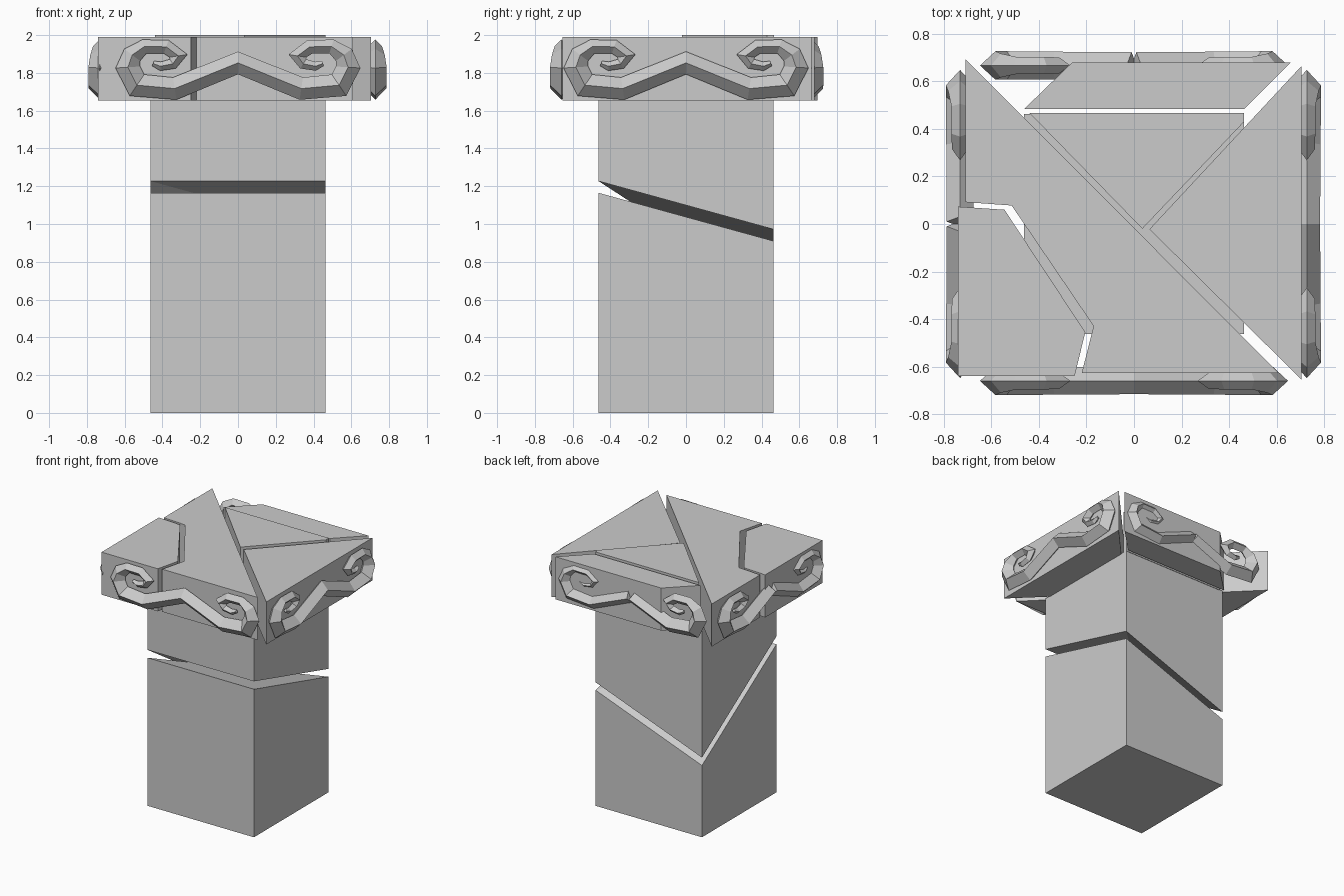
import bpy, bmesh
from mathutils import Vector, Matrix
from math import radians

if "Cube" in bpy.data.objects:
    bpy.data.objects.remove(bpy.data.objects["Cube"])


def finish(name, bm):
    bmesh.ops.recalc_face_normals(bm, faces=bm.faces[:])
    mesh = bpy.data.meshes.new(name)
    bm.to_mesh(mesh)
    bm.free()
    obj = bpy.data.objects.new(name, mesh)
    bpy.context.collection.objects.link(obj)
    return obj


def prism(name, outline, low, high):
    """Vertical prism; low and high give a z for each outline corner."""
    bm = bmesh.new()
    n = len(outline)
    a = [bm.verts.new((x, y, z)) for (x, y), z in zip(outline, low)]
    b = [bm.verts.new((x, y, z)) for (x, y), z in zip(outline, high)]
    for ring, heights in ((a, low), (b, high)):
        if len(set(heights)) > 1:      # warped break surface: two triangles
            bm.faces.new((ring[0], ring[1], ring[2]))
            bm.faces.new((ring[0], ring[2], ring[3]))
        else:
            bm.faces.new(ring)
    for i in range(n):
        j = (i + 1) % n
        bm.faces.new((a[i], a[j], b[j], b[i]))
    return finish(name, bm)


# Shaft, broken in two along a slanting crack
square = [(-0.463, -0.463), (0.463, -0.463), (0.463, 0.463), (-0.463, 0.463)]
crack = [1.165, 1.165, 0.91, 0.565]
prism("lower_shaft", square, [0] * 4, crack)
prism("upper_shaft", square, [z + 0.062 for z in crack], [1.66] * 4)

# Cap slab, broken into pieces
BOTTOM, TOP = 1.655, 1.99
pieces = {
    "cap_middle_wedge": [(-0.44, 0.467), (0.463, 0.467), (0.463, 0.43), (0.035, -0.02)],
    "cap_right_piece": [(0.705, 0.665), (0.065, -0.022), (0.705, -0.655)],
    "cap_back_piece": [(-0.26, 0.68), (0.66, 0.68), (0.463, 0.483), (-0.463, 0.483)],
    "cap_main_piece": [(-0.71, 0.695), (-0.71, 0.092), (-0.515, 0.078), (-0.17, -0.43),
                       (-0.22, -0.628), (0.61, -0.628)],
    "cap_corner_piece": [(-0.74, 0.073), (-0.545, 0.06), (-0.205, -0.455),
                         (-0.25, -0.64), (-0.74, -0.64)],
}
for name, outline in pieces.items():
    top = 2.0 if name == "cap_middle_wedge" else TOP
    prism(name, outline, [BOTTOM] * len(outline), [top] * len(outline))

# Scroll ornament half path: x, z, radius
half = [(0.0, 1.853, 0.056), (0.335, 1.717, 0.058), (0.535, 1.735, 0.06),
        (0.583, 1.83, 0.06), (0.56, 1.895, 0.05), (0.495, 1.94, 0.036),
        (0.38, 1.938, 0.036), (0.315, 1.89, 0.034), (0.345, 1.848, 0.027),
        (0.41, 1.835, 0.023), (0.45, 1.85, 0.014)]


def mirror(path):
    return [(-x, z, r) for x, z, r in path]


def sweep(bm, path, matrix, depth):
    """Diamond section swept along a path on the wall plane, with mitred corners."""
    pts = [Vector((x, z)) for x, z, r in path]
    rings = []
    for i, p in enumerate(pts):
        d0 = (p - pts[max(i - 1, 0)]).normalized()
        d1 = (pts[min(i + 1, len(pts) - 1)] - p).normalized()
        t = (d0 + d1).normalized()
        other = d1 if d1.length > 0.5 else d0
        n = Vector((-t.y, t.x)) * (path[i][2] / max(t.dot(other), 0.5))
        r = path[i][2]
        corners = [(p.x + n.x, -depth, p.y + n.y), (p.x, -depth - r, p.y),
                   (p.x - n.x, -depth, p.y - n.y), (p.x, -depth + r, p.y)]
        rings.append([bm.verts.new(matrix @ Vector(c)) for c in corners])
    for a, b in zip(rings, rings[1:]):
        for k in range(4):
            m = (k + 1) % 4
            bm.faces.new((a[k], a[m], b[m], b[k]))
    bm.faces.new(rings[0])
    bm.faces.new(rings[-1])


def scroll(name, angle, depth, split):
    bm = bmesh.new()
    matrix = Matrix.Rotation(radians(angle), 4, 'Z')
    if split:   # snapped in the middle
        start = [(0.01, 1.849, 0.056)] + half[1:]
        sweep(bm, start, matrix, depth)
        sweep(bm, mirror(start), matrix, depth)
    else:
        sweep(bm, mirror(half)[:0:-1] + half, matrix, depth)
    return finish(name, bm)


scroll("front_scroll", 0, 0.66, False)
scroll("right_scroll", 90, 0.727, False)
scroll("back_scroll", 180, 0.667, True)
scroll("left_scroll", 270, 0.732, True)
